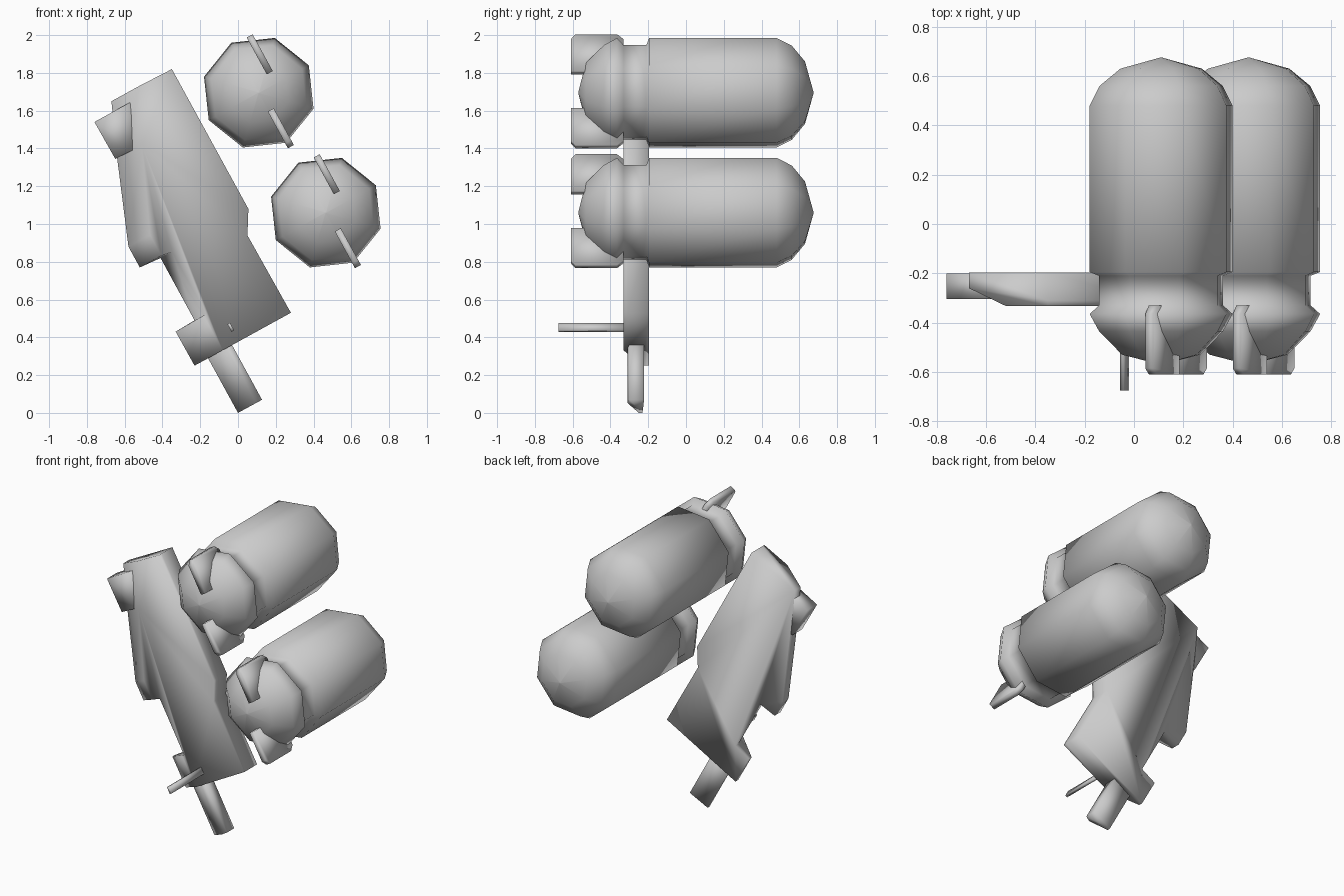
import bpy, bmesh, math
from mathutils import Vector

if "Cube" in bpy.data.objects:
    bpy.data.objects.remove(bpy.data.objects["Cube"])

TILT = math.radians(28.7)
U = Vector((-math.sin(TILT), 0, math.cos(TILT)))   # tilted "up"
W = Vector((math.cos(TILT), 0, math.sin(TILT)))    # tilted "right"


def loft(name, rings):
    """Skin a stack of equal-length point rings and cap both ends."""
    bm = bmesh.new()
    loops = [[bm.verts.new(p) for p in ring] for ring in rings]
    n = len(loops[0])
    for a, b in zip(loops, loops[1:]):
        for i in range(n):
            j = (i + 1) % n
            bm.faces.new((a[i], a[j], b[j], b[i]))
    bm.faces.new(loops[0])
    bm.faces.new(loops[-1][::-1])
    bmesh.ops.remove_doubles(bm, verts=bm.verts, dist=1e-5)
    bmesh.ops.recalc_face_normals(bm, faces=bm.faces)
    for f in bm.faces:
        f.smooth = True
    mesh = bpy.data.meshes.new(name)
    bm.to_mesh(mesh)
    bm.free()
    obj = bpy.data.objects.new(name, mesh)
    bpy.context.collection.objects.link(obj)
    return obj


def at(origin, w, u, y):
    """Point in the tilted frame around an (x, z) origin."""
    p = Vector((origin[0], 0, origin[1])) + W * w + U * u
    return Vector((p.x, y, p.z))


# Tanks: eight-sided capsules with a groove near the front
R = 0.302
tank_profile = [(-0.57, 0.004), (-0.53, 0.165), (-0.435, 0.262), (-0.365, R),
                (-0.33, 0.262), (-0.21, 0.262), (-0.195, R), (0.48, R),
                (0.56, 0.26), (0.63, 0.172), (0.675, 0.004)]


def tank(label, c):
    loft(label + "_tank", [[at(c, r * math.cos(k * math.pi / 4),
                               r * math.sin(k * math.pi / 4), y)
                            for k in range(8)] for y, r in tank_profile])
    # Two thin fins on the front cap
    for side, w, inner, outer in (("upper", 0.102, 0.065, 0.287),
                                  ("lower", 0.012, -0.11, -0.332)):
        s = math.copysign(0.03, outer)
        prof = [(-0.61, inner), (-0.61, outer - s), (-0.585, outer),
                (-0.365, outer), (-0.33, outer - s), (-0.33, inner)]
        loft(f"{label}_{side}_fin", [[at(c, w + d, u, y) for y, u in prof]
                                     for d in (-0.018, 0.018)])


tank("top", (0.11, 1.695))
tank("bottom", (0.465, 1.06))

# Body plate: x, z, y of the bevel start, inward shift of the front face
outline = [(-0.35, 1.82, -0.31, 0), (0.055, 1.08, -0.31, 0),
           (0.05, 0.94, -0.31, 0), (0.28, 0.53, -0.31, 0),
           (-0.23, 0.25, -0.225, 0.17), (-0.33, 0.43, -0.225, 0.17),
           (-0.23, 0.49, -0.225, 0.07), (-0.41, 0.82, -0.24, 0.07),
           (-0.52, 0.77, -0.26, 0.13), (-0.58, 0.88, -0.26, 0.13),
           (-0.64, 1.35, -0.26, 0.15), (-0.67, 1.65, -0.26, 0.17)]
loft("body_plate", [[(x, -0.197, z) for x, z, m, s in outline],
                    [(x, m, z) for x, z, m, s in outline],
                    [at((x, z), s, 0, -0.332) for x, z, m, s in outline]])

# Side knob at the upper left of the body
knob = [(-0.76, 1.54), (-0.57, 1.645), (-0.54, 1.40), (-0.65, 1.345)]
loft("side_knob", [[(x, y, z) for x, z in knob] for y in (-0.305, -0.2)])

# Lower stem
stem = [(0, -0.25), (0.11, -0.31), (0.145, -0.30), (0.145, -0.222), (0, -0.23)]
loft("lower_stem", [[at((0, 0.0), w, u, y) for w, y in stem]
                    for u in (0, 0.40)])

# Thin pin sticking out forward
loft("front_pin", [[at((-0.038, 0.453), w, u, y) for w, u in
                    ((-0.008, -0.023), (0.008, -0.023),
                     (0.008, 0.023), (-0.008, 0.023))]
                   for y in (-0.675, -0.30)])
